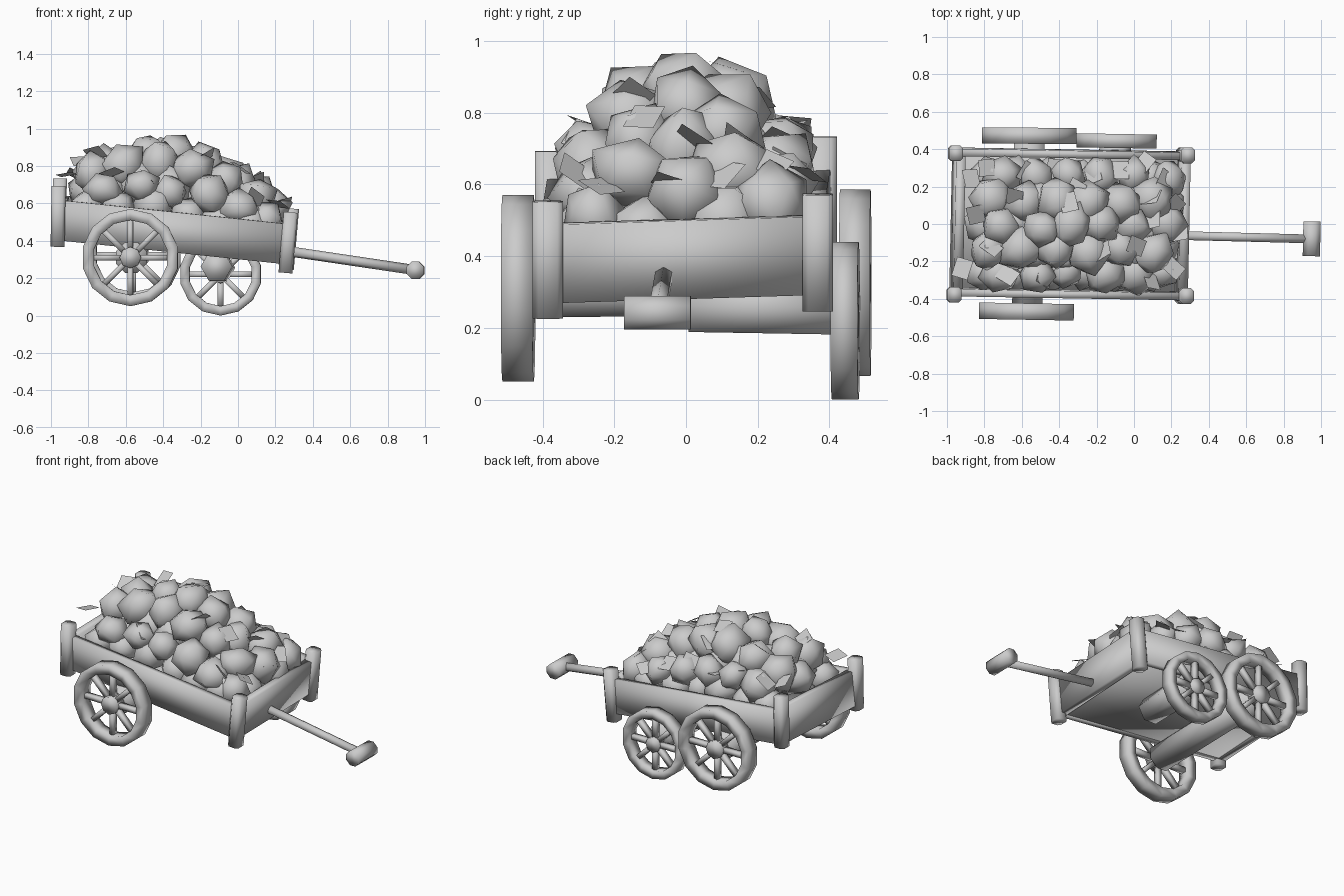
import bpy, bmesh, math, random
from mathutils import Matrix, Vector, Euler

if "Cube" in bpy.data.objects:
    bpy.data.objects.remove(bpy.data.objects["Cube"])

random.seed(4)
T = Matrix.Translation
R = lambda deg, axis: Matrix.Rotation(math.radians(deg), 4, axis)
# tilted frame of the cart body
BODY = T((-0.34, 0, 0.475)) @ R(-1, 'Z') @ R(6, 'Y') @ R(1.8, 'X')


def finish(name, bm, mat=Matrix(), smooth=True):
    bmesh.ops.recalc_face_normals(bm, faces=bm.faces)
    for f in bm.faces:
        f.smooth = smooth
    me = bpy.data.meshes.new(name)
    bm.to_mesh(me)
    bm.free()
    ob = bpy.data.objects.new(name, me)
    ob.matrix_world = mat
    bpy.context.collection.objects.link(ob)
    return ob


def box(name, size, mat, bevel=0.0):
    bm = bmesh.new()
    bmesh.ops.create_cube(bm, size=1, matrix=Matrix.Diagonal((*size, 1)))
    if bevel:  # chamfer the upright edges only
        up = [e for e in bm.edges if abs(e.verts[0].co.z - e.verts[1].co.z) > 0.1]
        bmesh.ops.bevel(bm, geom=up, offset=bevel, segments=1, affect='EDGES')
    return finish(name, bm, mat)


def rod(name, a, b, radius, sides, turn=0):
    a, b = Vector(a), Vector(b)
    bm = bmesh.new()
    bmesh.ops.create_cone(bm, cap_ends=True, segments=sides, radius1=radius, radius2=radius,
                          depth=(b - a).length)
    rot = (b - a).to_track_quat('Z', 'Y').to_matrix().to_4x4()
    return finish(name, bm, T((a + b) / 2) @ rot @ R(turn, 'Z'))


def wheel(name, centre, radius, width, yaw, sides=14):
    bm = bmesh.new()
    h, inner = width / 2, radius * 0.77
    # rim: four-point profile swept round the axle
    prof = [(radius, -h), (radius, h), (inner, h * 0.9), (inner, -h * 0.9)]
    rings = []
    for i in range(sides):
        a = math.tau * (i + 0.5) / sides
        rings.append([bm.verts.new((r * math.cos(a), y, r * math.sin(a))) for r, y in prof])
    for i in range(sides):
        p, q = rings[i], rings[(i + 1) % sides]
        for j in range(4):
            k = (j + 1) % 4
            bm.faces.new((p[j], p[k], q[k], q[j]))
    # hub and eight spokes
    bmesh.ops.create_cone(bm, cap_ends=True, segments=8, radius1=radius * 0.22,
                          radius2=radius * 0.22, depth=width, matrix=R(90, 'X'))
    for i in range(8):
        m = R(45 * i, 'Y') @ T((radius * 0.48, 0, 0)) @ Matrix.Diagonal(
            (radius * 0.66, 0.035, 0.03, 1))
        bmesh.ops.create_cube(bm, size=1, matrix=m)
    return finish(name, bm, T(centre) @ R(yaw, 'Z'))


# body: floor, planks, corner posts
box("floor", (1.2, 0.74, 0.03), BODY @ T((0, 0, -0.108)))
for s, n in ((-1, "near"), (1, "far")):
    box("side_plank_" + n, (1.2, 0.04, 0.215), BODY @ T((0, s * 0.375, -0.017)))
for s, n in ((-1, "rear"), (1, "front")):
    box("end_plank_" + n, (0.05, 0.72, 0.22), BODY @ T((s * 0.605, 0, -0.02)))
for x, y, z, lean in ((-0.962, -0.378, 0.53, 1), (-0.955, 0.378, 0.57, 1),
                      (0.268, -0.385, 0.39, 5), (0.275, 0.367, 0.41, 5)):
    box("corner_post", (0.075, 0.085, 0.325), T((x, y, z)) @ R(lean, 'Y'), 0.016)

# axles (the front one is broken off half way)
rod("rear_axle", (-0.57, -0.43, 0.31), (-0.56, 0.44, 0.32), 0.088, 8, 22.5)
rod("front_axle", (-0.115, 0.01, 0.262), (-0.1, 0.42, 0.255), 0.085, 6, 30)

# wheels
wheel("rear_wheel_near", (-0.575, -0.468, 0.31), 0.26, 0.088, -1)
wheel("rear_wheel_far", (-0.56, 0.472, 0.325), 0.26, 0.086, -0.5)
wheel("front_wheel_far", (-0.093, 0.444, 0.22), 0.22, 0.075, -1)

# pull handle
rod("handle_shaft", (0.26, -0.062, 0.345), (0.95, -0.08, 0.243), 0.027, 6)
rod("handle_grip", (0.948, -0.172, 0.242), (0.952, 0.013, 0.242), 0.05, 8, 22.5)


# heap of low-poly rocks on a domed height field
def heap(x, y):
    fx = max(0, 1 - ((x + 0.06) / 0.62) ** 2)
    fy = max(0, 1 - (y / 0.335) ** 2)
    return 0.085 + 0.29 * fx * fy


def add_rock(bm, pos, r):
    size = Matrix.Diagonal([random.uniform(0.9, 1.1) * r for _ in range(3)] + [1])
    rot = Euler([random.uniform(0, 6.28) for _ in range(3)]).to_matrix().to_4x4()
    new = bmesh.ops.create_icosphere(bm, subdivisions=1, radius=1, matrix=T(pos) @ rot @ size)
    for v in new['verts']:
        v.co += Vector([random.uniform(-0.012, 0.012) for _ in range(3)])


bm = bmesh.new()
for drop, shift in ((0.0, 0.0), (0.11, 0.085)):
    for row in range(-2, 3):
        for col in range(-3, 4):
            x = col * 0.176 + (0.088 if row % 2 else 0) + shift - 0.03
            y = row * 0.128
            if abs(x) > 0.54:
                continue
            jx, jy = random.uniform(-0.02, 0.02), random.uniform(-0.015, 0.015)
            z = max(heap(x, y) - drop, 0.06)
            r = random.uniform(0.11, 0.13) if abs(row) < 2 else random.uniform(0.1, 0.115)
            add_rock(bm, (x + jx, y + jy, z + random.uniform(-0.02, 0.02)), r)
finish("rock_heap", bm, BODY)

# loose flat chips scattered over the heap (x, y read from above)
CHIPS = [(-0.9, 0.24), (-0.6, 0.28), (-0.82, 0.3), (-0.8, -0.12), (-0.94, -0.24), (0.07, 0.04),
         (0.22, -0.03), (0.08, -0.29), (-0.4, 0.13), (0.03, 0.34), (0.14, 0.25), (-0.21, -0.13),
         (0.06, 0.16), (-0.7, -0.27), (-0.45, 0.3), (-0.25, 0.28), (-0.1, 0.3), (-0.35, 0.2),
         (0.2, 0.12), (0.2, -0.22), (-0.88, 0.05), (-0.02, -0.1), (-0.68, 0.15), (-0.5, -0.28)]
bm = bmesh.new()
for x, y in CHIPS:
    lx, ly = x + 0.34, y
    pos = Vector((lx, ly, heap(lx, ly) + random.uniform(0.08, 0.12)))
    rot = Euler((random.uniform(-0.8, 0.8), random.uniform(-0.8, 0.8), random.uniform(0, 3)))
    size = Matrix.Diagonal((0.053, 0.045, 1, 1))
    bmesh.ops.create_grid(bm, x_segments=1, y_segments=1, size=1,
                          matrix=T(pos) @ rot.to_matrix().to_4x4() @ size)
finish("loose_chips", bm, BODY, False)
